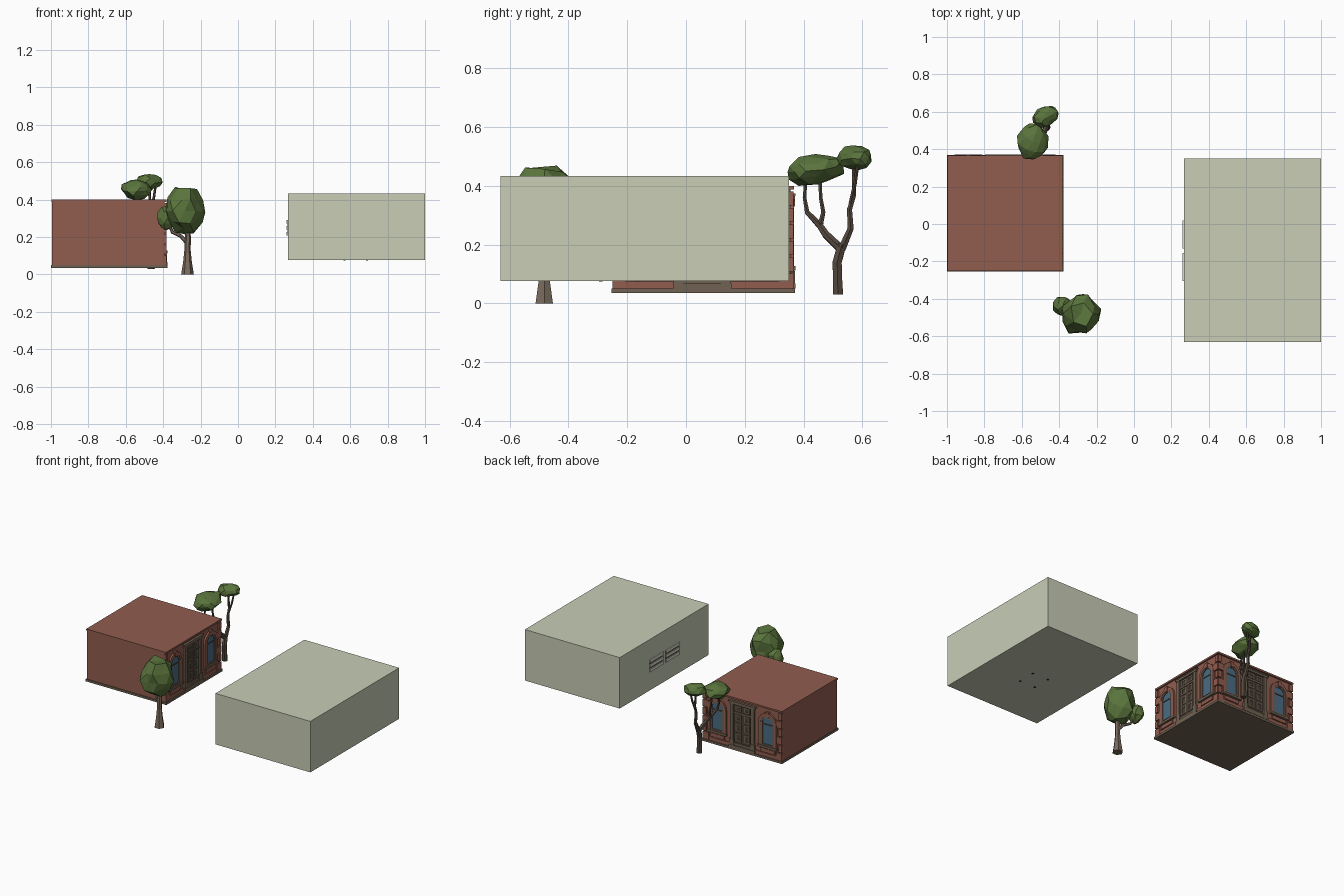
import bpy, bmesh, math, random
from mathutils import Vector, Matrix

if "Cube" in bpy.data.objects:
    bpy.data.objects.remove(bpy.data.objects["Cube"])

def mat(name, r, g, b):
    m = bpy.data.materials.new(name)
    lin = lambda c: ((c / 255 + 0.055) / 1.055) ** 2.4 if c > 10 else c / 255 / 12.92
    m.diffuse_color = (lin(r), lin(g), lin(b), 1)
    m.use_nodes = True
    m.node_tree.nodes["Principled BSDF"].inputs["Base Color"].default_value = m.diffuse_color
    return m

BRICK = mat("brick red", 145, 93, 79)
TRIM = mat("grey brown stone", 112, 98, 82)
DOOR = mat("dark brown wood", 74, 63, 52)
GLASS = mat("blue glass", 76, 108, 132)
PALE = mat("pale green", 200, 205, 182)
LEAF = mat("leaf green", 90, 116, 60)
BARK = mat("light bark", 122, 106, 92)
DARKBARK = mat("dark bark", 84, 72, 62)
DARK = mat("near black", 35, 34, 30)
WHITE = mat("off white", 222, 224, 208)

def finish(name, bm, material, matrix=None):
    bmesh.ops.recalc_face_normals(bm, faces=bm.faces)
    if matrix:
        bm.transform(matrix)
    me = bpy.data.meshes.new(name)
    bm.to_mesh(me)
    bm.free()
    me.materials.append(material)
    ob = bpy.data.objects.new(name, me)
    bpy.context.collection.objects.link(ob)
    return ob

def box(name, x, y, z, material, matrix=None):
    """Box from (min, max) ranges."""
    bm = bmesh.new()
    bmesh.ops.create_cube(bm, size=1)
    for v in bm.verts:
        v.co = [r[0] + (c + 0.5) * (r[1] - r[0]) for c, r in zip(v.co, (x, y, z))]
    return finish(name, bm, material, matrix)

def arch(u, w, z0, z1, n=8):
    """Outline of a round-headed opening, as (u, z) points."""
    r = w / 2
    top = [(u + r * math.cos(math.pi * i / n), z1 - r + r * math.sin(math.pi * i / n)) for i in range(n + 1)]
    return [(u - r, z0), (u + r, z0)] + top

def plate(name, outline, depth, material, matrix):
    bm = bmesh.new()
    f = bm.faces.new([bm.verts.new((u, 0, z)) for u, z in outline])
    ext = bmesh.ops.extrude_face_region(bm, geom=[f])
    for v in ext["geom"]:
        if isinstance(v, bmesh.types.BMVert):
            v.co.y = -depth
    return finish(name, bm, material, matrix)

def ring(name, outer, inner, depth, material, matrix):
    """Raised frame between two outlines with equal point counts."""
    bm = bmesh.new()
    loops = [[bm.verts.new((u, d, z)) for u, z in o]
             for o, d in ((outer, 0), (outer, -depth), (inner, -depth), (inner, 0))]
    n = len(outer)
    for a, b in zip(loops, loops[1:]):
        for i in range(n):
            j = (i + 1) % n
            bm.faces.new((a[i], a[j], b[j], b[i]))
    return finish(name, bm, material, matrix)

# ---- brick house ----
box("house_body", (-0.995, -0.393), (-0.248, 0.356), (0.045, 0.395), BRICK)
box("house_roof", (-0.998, -0.382), (-0.25, 0.367), (0.388, 0.40), BRICK)
box("house_plinth", (-1.0, -0.377), (-0.254, 0.37), (0.035, 0.05), TRIM)

def facade(tag, M):
    """Wall decoration: local x along wall, -y outward."""
    # corner blocks, alternating wide and narrow
    for s in (-1, 1):
        for i in range(6):
            w = 0.045 if i % 2 == 0 else 0.025
            z = 0.053 + i * 0.056
            u = sorted((s * 0.305, s * (0.305 - w)))
            box(tag + "_corner_block", u, (-0.010, 0), (z, z + 0.048), BRICK, M)
    box(tag + "_wall_foot", (-0.305, 0.305), (-0.007, 0), (0.05, 0.075), BRICK, M)
    # arched windows on both sides of the door
    for u in (-0.195, 0.195):
        plate(tag + "_window_glass", arch(u, 0.085, 0.135, 0.325), 0.003, GLASS, M)
        ring(tag + "_window_frame", arch(u, 0.105, 0.128, 0.337), arch(u, 0.08, 0.138, 0.324), 0.009, TRIM, M)
        ring(tag + "_window_surround", arch(u, 0.14, 0.12, 0.357), arch(u, 0.104, 0.129, 0.336), 0.012, BRICK, M)
        box(tag + "_window_sill", (u - 0.075, u + 0.075), (-0.016, 0), (0.112, 0.128), TRIM, M)
        box(tag + "_keystone", (u - 0.012, u + 0.012), (-0.015, 0), (0.33, 0.365), BRICK, M)
        box(tag + "_window_rail", (u - 0.042, u + 0.042), (-0.006, 0), (0.27, 0.278), DOOR, M)
        box(tag + "_apron", (u - 0.055, u + 0.055), (-0.009, 0), (0.08, 0.106), BRICK, M)
    # double door with panels, surround and steps
    box(tag + "_door", (-0.07, 0.07), (-0.003, 0), (0.07, 0.355), DOOR, M)
    for s in (-1, 1):
        box(tag + "_door_jamb", sorted((s * 0.068, s * 0.092)), (-0.012, 0), (0.06, 0.355), TRIM, M)
        box(tag + "_jamb_foot", sorted((s * 0.064, s * 0.098)), (-0.014, 0), (0.06, 0.11), TRIM, M)
        for z0, z1 in ((0.10, 0.155), (0.17, 0.225), (0.24, 0.285), (0.31, 0.345)):
            u = sorted((s * 0.01, s * 0.055))
            ring(tag + "_door_panel", [(u[0], z0), (u[1], z0), (u[1], z1), (u[0], z1)],
                 [(u[0] + .008, z0 + .008), (u[1] - .008, z0 + .008), (u[1] - .008, z1 - .008), (u[0] + .008, z1 - .008)],
                 0.006, TRIM, M)
    box(tag + "_transom", (-0.07, 0.07), (-0.008, 0), (0.292, 0.302), TRIM, M)
    box(tag + "_lintel", (-0.098, 0.098), (-0.014, 0), (0.352, 0.366), TRIM, M)
    box(tag + "_cornice", (-0.106, 0.106), (-0.016, 0), (0.366, 0.374), TRIM, M)
    box(tag + "_step_low", (-0.10, 0.10), (-0.016, 0), (0.05, 0.068), TRIM, M)
    box(tag + "_step_high", (-0.078, 0.078), (-0.010, 0), (0.068, 0.085), TRIM, M)

facade("right", Matrix.Translation((-0.393, 0.055, 0)) @ Matrix.Rotation(math.pi / 2, 4, "Z"))
facade("back", Matrix.Translation((-0.69, 0.356, 0)) @ Matrix.Rotation(math.pi, 4, "Z"))

# ---- pale block with a slatted vent and four feet ----
box("pale_block", (0.267, 1.0), (-0.63, 0.35), (0.077, 0.433), PALE)
for y in (-0.305, -0.13):
    box("vent_back", (0.265, 0.27), (y, y + 0.15), (0.212, 0.288), TRIM)
    for z in (0.208, 0.24, 0.272):
        box("vent_slat", (0.260, 0.27), (y, y + 0.15), (z, z + 0.02), WHITE)
for x in (0.57, 0.69):
    for y in (-0.29, -0.165):
        box("block_foot", (x - 0.006, x + 0.006), (y - 0.006, y + 0.006), (0.074, 0.08), DARK)

# ---- trees ----
def limb(name, pts, radii, material, sides=6):
    """Tapered tube through the points."""
    bm = bmesh.new()
    rings = []
    for i, p in enumerate(pts):
        d = Vector(pts[min(i + 1, len(pts) - 1)]) - Vector(pts[max(i - 1, 0)])
        q = Vector((0, 0, 1)).rotation_difference(d)
        rings.append([bm.verts.new(Vector(p) + q @ Vector((radii[i] * math.cos(a), radii[i] * math.sin(a), 0)))
                      for a in (2 * math.pi * k / sides for k in range(sides))])
    for a, b in zip(rings, rings[1:]):
        for i in range(sides):
            j = (i + 1) % sides
            bm.faces.new((a[i], a[j], b[j], b[i]))
    bm.faces.new(rings[0])
    bm.faces.new(rings[-1])
    return finish(name, bm, material)

def canopy(name, c, r, seed, rot=(0, 0)):
    """Lumpy faceted leaf mass."""
    rng = random.Random(seed)
    bm = bmesh.new()
    bmesh.ops.create_icosphere(bm, subdivisions=2, radius=1)
    for v in bm.verts:
        v.co *= rng.uniform(0.86, 1.06)
        v.co += Vector([rng.uniform(-0.07, 0.07) for _ in range(3)])
    M = (Matrix.Translation(c) @ Matrix.Rotation(rot[1], 4, "Z") @ Matrix.Rotation(rot[0], 4, "X")
         @ Matrix.Diagonal((*r, 1)))
    return finish(name, bm, LEAF, M)

# round front tree
limb("front_trunk", [(-.27, -.482, 0), (-.27, -.482, .07), (-.27, -.482, .13), (-.268, -.482, .2), (-.275, -.482, .3)],
     [.034, .023, .017, .016, .014], BARK)
limb("front_branch", [(-.27, -.482, .165), (-.305, -.468, .205), (-.35, -.453, .225), (-.375, -.445, .28)],
     [.011, .01, .009, .007], BARK)
canopy("front_canopy", (-.28, -.485, .342), (.11, .115, .132), 4)
canopy("front_canopy_small", (-.382, -.44, .302), (.053, .06, .067), 7)

# flat-topped back tree
limb("back_trunk", [(-.465, .517, .03), (-.465, .515, .09), (-.465, .514, .14), (-.468, .53, .2)],
     [.02, .018, .018, .017], DARKBARK)
limb("back_branch_a", [(-.467, .527, .185), (-.485, .475, .235), (-.505, .455, .265), (-.53, .412, .31), (-.54, .403, .36), (-.54, .408, .43)],
     [.016, .014, .012, .009, .007, .006], DARKBARK)
limb("back_branch_b", [(-.505, .455, .26), (-.51, .467, .31), (-.515, .458, .36), (-.52, .455, .44)],
     [.011, .008, .007, .006], DARKBARK)
limb("back_branch_c", [(-.467, .53, .185), (-.465, .56, .255), (-.468, .556, .32), (-.47, .572, .37), (-.475, .57, .48)],
     [.015, .012, .01, .008, .007], DARKBARK)
limb("back_branch_d", [(-.468, .56, .34), (-.45, .575, .41), (-.44, .585, .48)],
     [.008, .007, .006], DARKBARK)
canopy("back_canopy_low", (-.54, .44, .455), (.088, .104, .053), 11, (0.1, 0))
canopy("back_canopy_high", (-.475, .575, .497), (.078, .056, .042), 15, (0.15, 0.5))
